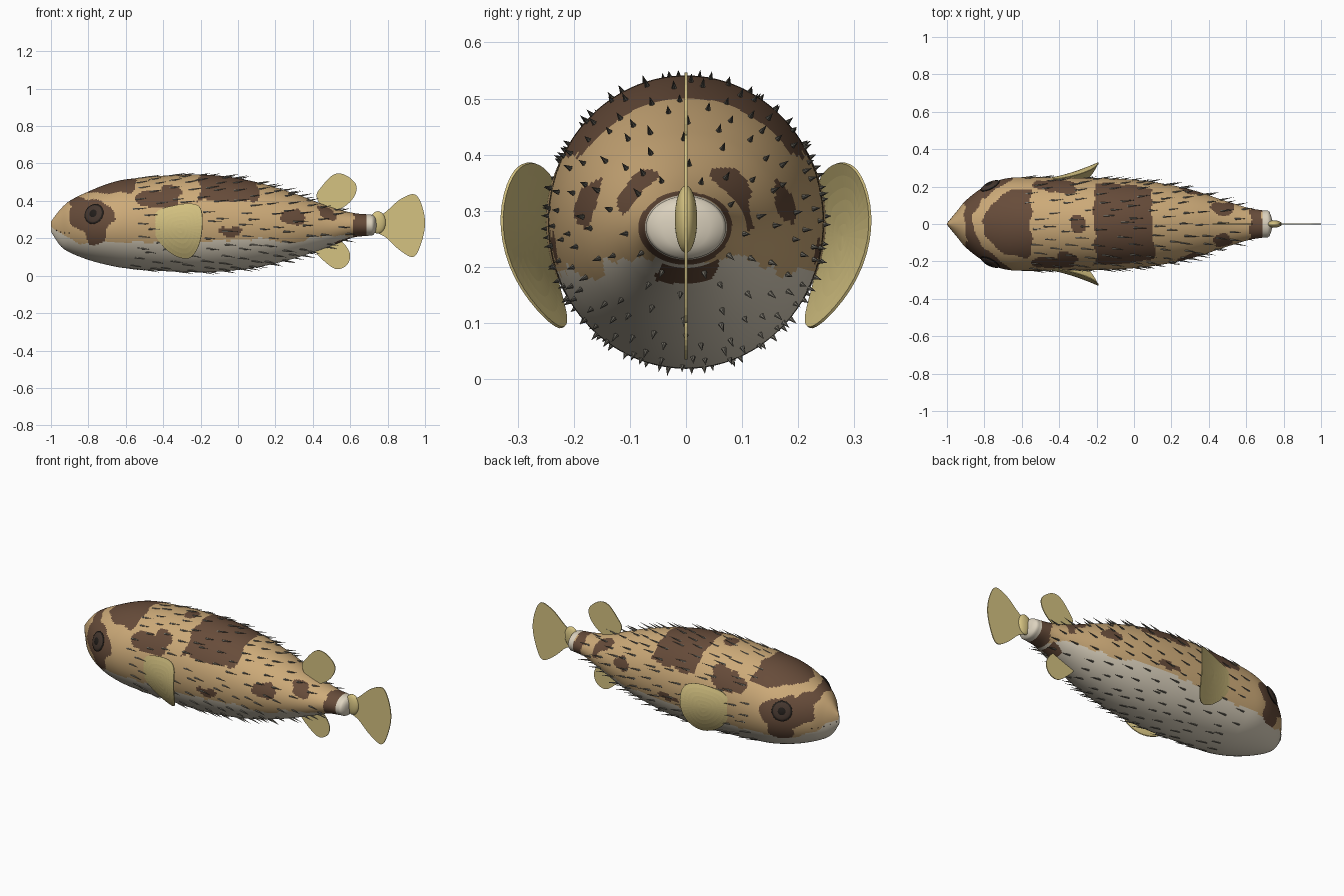
import bpy, bmesh, math, random
from mathutils import Vector, noise

random.seed(4)
if "Cube" in bpy.data.objects:
    bpy.data.objects.remove(bpy.data.objects["Cube"])


def material(name, rgb):
    m = bpy.data.materials.new(name)
    m.use_nodes = True
    m.diffuse_color = (*rgb, 1)
    m.node_tree.nodes["Principled BSDF"].inputs["Base Color"].default_value = (*rgb, 1)
    return m


TAN = material("tan skin", (.61, .405, .19))
BROWN = material("brown blotch", (.135, .072, .042))
CREAM = material("cream belly", (.72, .65, .52))
OLIVE = material("olive fin", (.66, .54, .22))
GREY = material("grey spine", (.21, .195, .16))
IRIS = material("dark iris", (.06, .038, .028))
BLACK = material("black pupil", (.015, .012, .01))


def finish(bm, name, mats, angle=None):
    bmesh.ops.recalc_face_normals(bm, faces=bm.faces)
    me = bpy.data.meshes.new(name)
    bm.to_mesh(me)
    bm.free()
    ob = bpy.data.objects.new(name, me)
    bpy.context.collection.objects.link(ob)
    for m in mats:
        me.materials.append(m)
    if angle:
        bpy.ops.object.select_all(action="DESELECT")
        ob.select_set(True)
        bpy.context.view_layer.objects.active = ob
        bpy.ops.object.shade_smooth_by_angle(angle=math.radians(angle))
    return ob


# Body stations: x, half width, bottom z, top z
STATIONS = [(-1, .004, .235, .29), (-.95, .065, .16, .355), (-.9, .125, .125, .4),
            (-.8, .2, .085, .45), (-.7, .24, .058, .49), (-.6, .25, .04, .515),
            (-.3, .247, .02, .54), (-.1, .243, .022, .535), (.1, .225, .045, .5),
            (.3, .185, .092, .44), (.5, .12, .16, .365), (.62, .084, .205, .335),
            (.7, .071, .214, .327), (.725, .064, .219, .322), (.742, .01, .25, .3)]


def slope(i, k):
    a, b = STATIONS[max(i - 1, 0)], STATIONS[min(i + 1, len(STATIONS) - 1)]
    return (b[k] - a[k]) / (b[0] - a[0])


def station(x):
    i = max(j for j in range(len(STATIONS) - 1) if STATIONS[j][0] <= x or j == 0)
    p, q = STATIONS[i], STATIONS[i + 1]
    d = q[0] - p[0]
    t = (x - p[0]) / d
    s = t * t * (3 - 2 * t)
    return [p[k] * (1 - s) + q[k] * s + d * t * (1 - t) *
            (slope(i, k) * (1 - t) - slope(i + 1, k) * t) for k in (1, 2, 3)]


def surface(x, a):
    w, lo, hi = station(x)
    return Vector((x, w * math.cos(a), (lo + hi) / 2 + (hi - lo) / 2 * math.sin(a)))


def normal(x, a):
    e = .004
    n = (surface(x + e, a) - surface(x - e, a)).cross(surface(x, a + e) - surface(x, a - e))
    n.normalize()
    out = Vector((0, math.cos(a), math.sin(a)))
    return n if n.dot(out) > 0 else -n


# Blotches on each flank: x, z, radius along x, radius along z
FLANK = [(-.78, .315, .125, .085), (-.76, .22, .06, .06), (-.43, .405, .12, .045),
         (-.36, .44, .06, .04), (-.05, .235, .065, .022), (.29, .31, .065, .038)]
# Blotches on the back: x, distance from midline, radius along x, radius across
BACK = [(-.3, 0, .045, .05), (.475, .085, .06, .032)]


def within(u, v, spots):
    return any(((u - a) / r) ** 2 + ((v - b) / s) ** 2 < 1 for a, b, r, s in spots)


def skin(c):
    wob = Vector([noise.noise(c * 14 + Vector((k, k, 0))) for k in (0, 7, 15)]) * .022
    p = c + wob
    x, y, z = p.x, abs(p.y), p.z
    if c.x > .685:
        return 2
    if .62 < x < .69 or within(x, z, FLANK) or (z > .27 and within(x, y, BACK)):
        return 1
    if z < .22 and y < .05 and .52 < x < .6:
        return 1
    belly = (.175 + max(0, -.85 - x) * .6 + .025 * math.exp(-((x - .05) / .2) ** 2)
             + .04 * min(1, max(0, (x - .25) / .2)))
    if z < belly:
        return 2
    crescent = abs(x + .885 - 2.8 * y * y) < .024 and z > .33
    saddle = -.81 + 2.5 * y * y < x < -.55 and z > .44
    band = -.21 < x < .1 and z > .4
    return 1 if crescent or saddle or band else 0


# Body loft with painted skin
bm = bmesh.new()
LONG, AROUND = 240, 128
rings = []
for i in range(LONG + 1):
    x = -1 + 1.742 * (i / LONG) ** 1.25
    rings.append([bm.verts.new(surface(x, math.tau * j / AROUND)) for j in range(AROUND)])
for r, s in zip(rings, rings[1:]):
    for j in range(AROUND):
        k = (j + 1) % AROUND
        bm.faces.new((r[j], r[k], s[k], s[j]))
for end in (rings[0], rings[-1]):
    bm.faces.new(end)
for f in bm.faces:
    f.material_index = skin(f.calc_center_median())
finish(bm, "body", [TAN, BROWN, CREAM], 60)

# Swept-back spines in staggered rows
bm = bmesh.new()
for row in range(13):
    x0 = -.56 + row * .092
    count = 22 if x0 < .3 else 16 if x0 < .45 else 10
    for j in range(count):
        x = x0 + random.uniform(-.035, .035)
        a = math.tau * (j + row % 2 / 2 + random.uniform(-.2, .2)) / count
        n = normal(x, a)
        d = Vector((1, n.y * .22, n.z * .22)).normalized()
        u = d.orthogonal().normalized()
        v = d.cross(u)
        base = surface(x, a) - n * .003
        tip = bm.verts.new(base + d * random.uniform(.06, .085))
        rim = [bm.verts.new(base + .0055 * (u * math.cos(t) + v * math.sin(t)))
               for t in (math.tau * k / 6 for k in range(6))]
        bm.faces.new(rim)
        for k in range(6):
            bm.faces.new((rim[k], rim[(k + 1) % 6], tip))
finish(bm, "spines", [GREY])


# Fins: closed smooth outline filled by concentric loops, then thickened
def fin(name, pts, depth=lambda x, z: 0):
    n, edge = len(pts), []
    for i in range(n):
        a, b, c, d = (Vector(pts[(i + k) % n]) for k in (-1, 0, 1, 2))
        for t in (0, .2, .4, .6, .8):
            edge.append(b + (c - a) * t / 2 + (a * 2 - b * 5 + c * 4 - d) * t * t / 2
                        + (b * 3 - a - c * 3 + d) * t ** 3 / 2)
    mid = sum(edge, Vector((0, 0))) / len(edge)
    bm = bmesh.new()

    def vert(p):
        return bm.verts.new((p.x, depth(p.x, p.y), p.y))
    loops = [[vert(mid.lerp(p, s / 6)) for p in edge] for s in range(1, 7)]
    hub, m = vert(mid), len(edge)
    for j in range(m):
        k = (j + 1) % m
        bm.faces.new((hub, loops[0][j], loops[0][k]))
        for r, s in zip(loops, loops[1:]):
            bm.faces.new((r[j], s[j], s[k], r[k]))
    mod = finish(bm, name, [OLIVE]).modifiers.new("thickness", "SOLIDIFY")
    mod.thickness, mod.offset = .005, 0


fin("dorsal_fin", [(.42, .42), (.45, .48), (.51, .54), (.57, .54), (.63, .49), (.625, .43),
                   (.57, .37), (.48, .34)])
fin("anal_fin", [(.41, .14), (.47, .07), (.53, .035), (.585, .06), (.598, .12),
                 (.55, .185), (.47, .19)])
fin("tail_fin", [(.73, .29), (.8, .35), (.87, .41), (.945, .435), (.985, .37), (1, .27),
                 (.975, .16), (.935, .1), (.86, .14), (.79, .205), (.73, .24)])
PECTORAL = [(-.455, .27), (-.43, .345), (-.34, .375), (-.25, .385), (-.2, .36), (-.19, .27),
            (-.21, .16), (-.26, .095), (-.34, .11), (-.42, .18)]
for side, name in ((-1, "right"), (1, "left")):
    fin(name + "_pectoral_fin", PECTORAL, lambda x, z: side * (
        .245 + .083 * max(0, (x + .46) / .27) ** 1.4 - 2 * (z - .28) ** 2))


def ellipsoid(name, mat, centre, size, axis=Vector((0, 0, 1))):
    bm = bmesh.new()
    bmesh.ops.create_uvsphere(bm, u_segments=32, v_segments=16, radius=1)
    turn = axis.to_track_quat("Z", "Y")
    for v in bm.verts:
        v.co = centre + turn @ Vector(a * b for a, b in zip(v.co, size))
    finish(bm, name, [mat], 60)


# Wedge where the tail fin meets the body
ellipsoid("tail_root", OLIVE, Vector((.748, 0, .285)), (.042, .02, .06))

# Eyes: shallow iris, pupil and rim
_, lo, hi = station(-.77)
tilt = math.asin((.33 - (lo + hi) / 2) / ((hi - lo) / 2))
for side, a in (("left", tilt), ("right", math.pi - tilt)):
    n, p = normal(-.77, a), surface(-.77, a)
    ellipsoid(side + "_eye_rim", BLACK, p, (.056, .056, .008), n)
    ellipsoid(side + "_iris", IRIS, p, (.051, .051, .013), n)
    ellipsoid(side + "_pupil", BLACK, p + n * .004, (.028, .028, .012), n)

# Mouth: row of small dark marks round the snout
for k in range(-4, 5):
    x = -.992 + .022 * abs(k)
    a = -.25 if k >= 0 else math.pi + .25
    ellipsoid("mouth_mark", IRIS, surface(x, a), (.003, .003, .002), normal(x, a))
